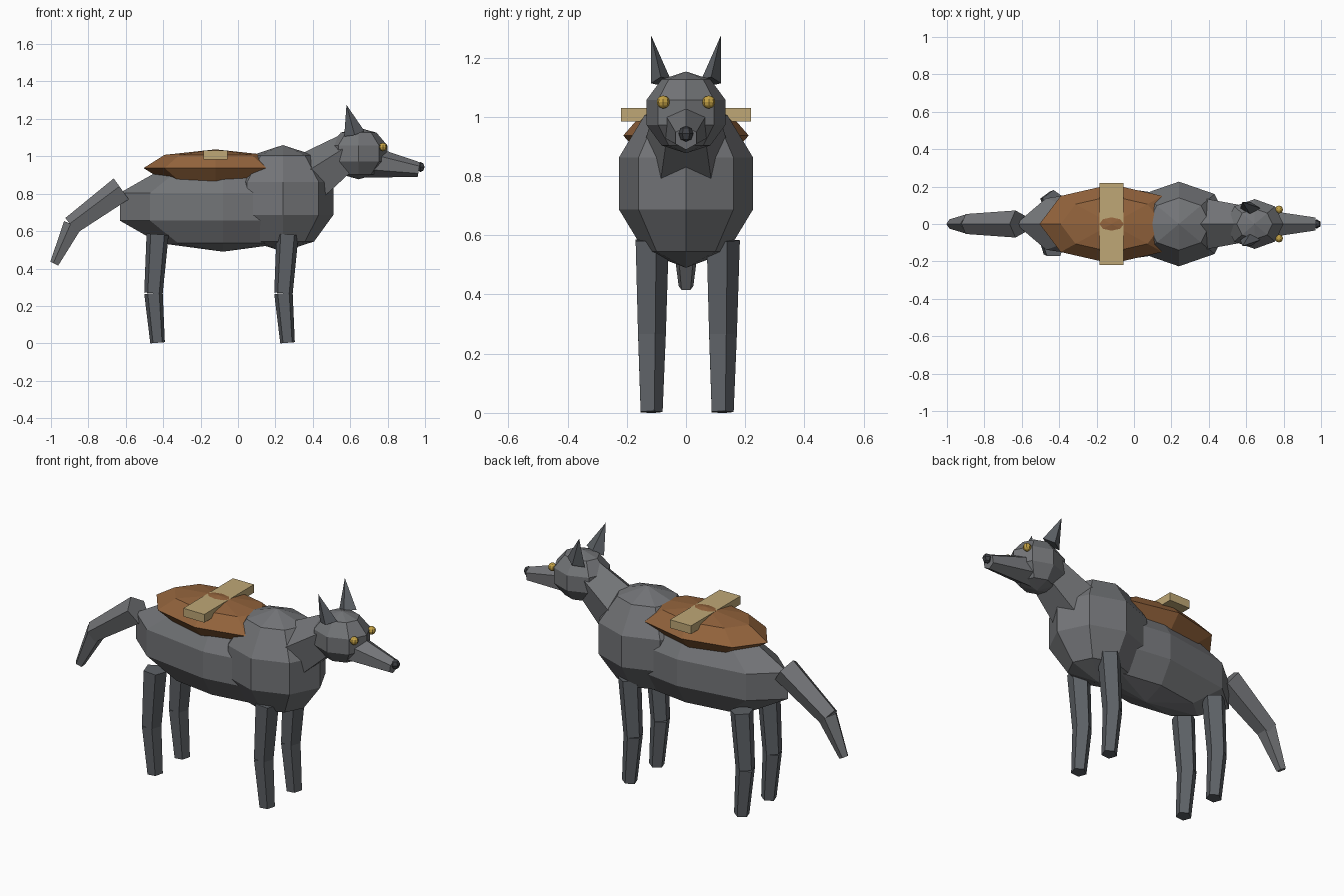
import bpy, bmesh
from mathutils import Matrix, Vector

cube = bpy.data.objects.get("Cube")
if cube:
    bpy.data.objects.remove(cube, do_unlink=True)


def material(name, colour):
    mat = bpy.data.materials.new(name)
    mat.use_nodes = True
    mat.diffuse_color = (*colour, 1)
    mat.node_tree.nodes["Principled BSDF"].inputs["Base Color"].default_value = (*colour, 1)
    return mat


FUR = material("grey fur", (0.17, 0.175, 0.185))
DARK_FUR = material("dark grey fur", (0.11, 0.12, 0.133))
NOSE = material("charcoal", (0.05, 0.053, 0.06))
GOLD = material("gold", (0.55, 0.36, 0.06))
LEATHER = material("brown leather", (0.29, 0.125, 0.045))
STRAP = material("tan strap", (0.52, 0.39, 0.18))


def finish(name, bm, mat):
    mesh = bpy.data.meshes.new(name)
    bm.to_mesh(mesh)
    bm.free()
    mesh.materials.append(mat)
    obj = bpy.data.objects.new(name, mesh)
    bpy.context.collection.objects.link(obj)
    return obj


def ball(name, centre, radii, mat, segments=8, rings=5):
    """Low-poly ellipsoid with its poles up and down."""
    bm = bmesh.new()
    matrix = Matrix.Translation(centre) @ Matrix.Diagonal((*radii, 1))
    bmesh.ops.create_uvsphere(bm, u_segments=segments, v_segments=rings, radius=1, matrix=matrix)
    return finish(name, bm, mat)


def taper(name, start, end, r_start, r_end, mat, sides=5, up=(0, 0, 1), squash=1):
    """Tapered prism between two points, with one corner turned towards up."""
    start, end = Vector(start), Vector(end)
    axis = (end - start).normalized()
    side = Vector(up).cross(axis).normalized()
    frame = Matrix((side, axis.cross(side), axis)).transposed().to_4x4()
    matrix = Matrix.Translation((start + end) / 2) @ frame @ Matrix.Diagonal((1, squash, 1, 1))
    bm = bmesh.new()
    bmesh.ops.create_cone(bm, cap_ends=True, segments=sides, radius1=r_start, radius2=r_end,
                          depth=(end - start).length, matrix=matrix)
    bmesh.ops.remove_doubles(bm, verts=bm.verts, dist=0.0001)
    return finish(name, bm, mat)


# Torso, neck and head
ball("body", (-0.08, 0, 0.73), (0.58, 0.205, 0.24), FUR)
ball("chest", (0.24, 0, 0.775), (0.284, 0.238, 0.285), FUR)
taper("neck", (0.37, 0, 0.865), (0.62, 0, 1.04), 0.15, 0.1, FUR)
ball("head", (0.645, 0, 1.015), (0.162, 0.14, 0.138), FUR)
taper("snout", (0.66, 0, 0.978), (0.967, 0, 0.928), 0.092, 0.04, FUR, sides=6)
ball("nose", (0.976, 0, 0.943), (0.025, 0.025, 0.027), NOSE, 6, 4)

# Tail in two pieces
taper("tail_base", (-0.62, 0, 0.82), (-0.89, 0, 0.625), 0.076, 0.056, FUR)
taper("tail_tip", (-0.88, 0, 0.63), (-0.98, 0, 0.425), 0.055, 0.026, FUR)

# Paired ears, eyes and legs
for side, label in ((1, "left"), (-1, "right")):
    taper(label + "_ear", (0.622, side * 0.085, 1.12), (0.58, side * 0.118, 1.275),
          0.056, 0, DARK_FUR, sides=4, up=(0, 1, 0), squash=0.6)
    ball(label + "_eye", (0.775, side * 0.077, 1.05), (0.022, 0.022, 0.022), GOLD, 8, 6)
    for x, place in ((0.265, "front"), (-0.43, "rear")):
        y = side * 0.12
        knee = (x - 0.022, y, 0.268)
        taper(f"{label}_{place}_upper_leg", (x, y, 0.583), knee,
              0.062, 0.052, DARK_FUR, up=(0, 1, 0))
        taper(f"{label}_{place}_lower_leg", knee, (x, y, 0.003),
              0.052, 0.041, DARK_FUR, up=(0, 1, 0))

# Saddle pad with the strap laid across it
ball("saddle", (-0.12, 0, 0.937), (0.385, 0.212, 0.1), LEATHER, 8, 4)
bm = bmesh.new()
bmesh.ops.create_cube(bm, size=1, matrix=Matrix.Translation((-0.12, 0, 1.007))
                      @ Matrix.Diagonal((0.13, 0.44, 0.046, 1)))
finish("saddle_strap", bm, STRAP)
